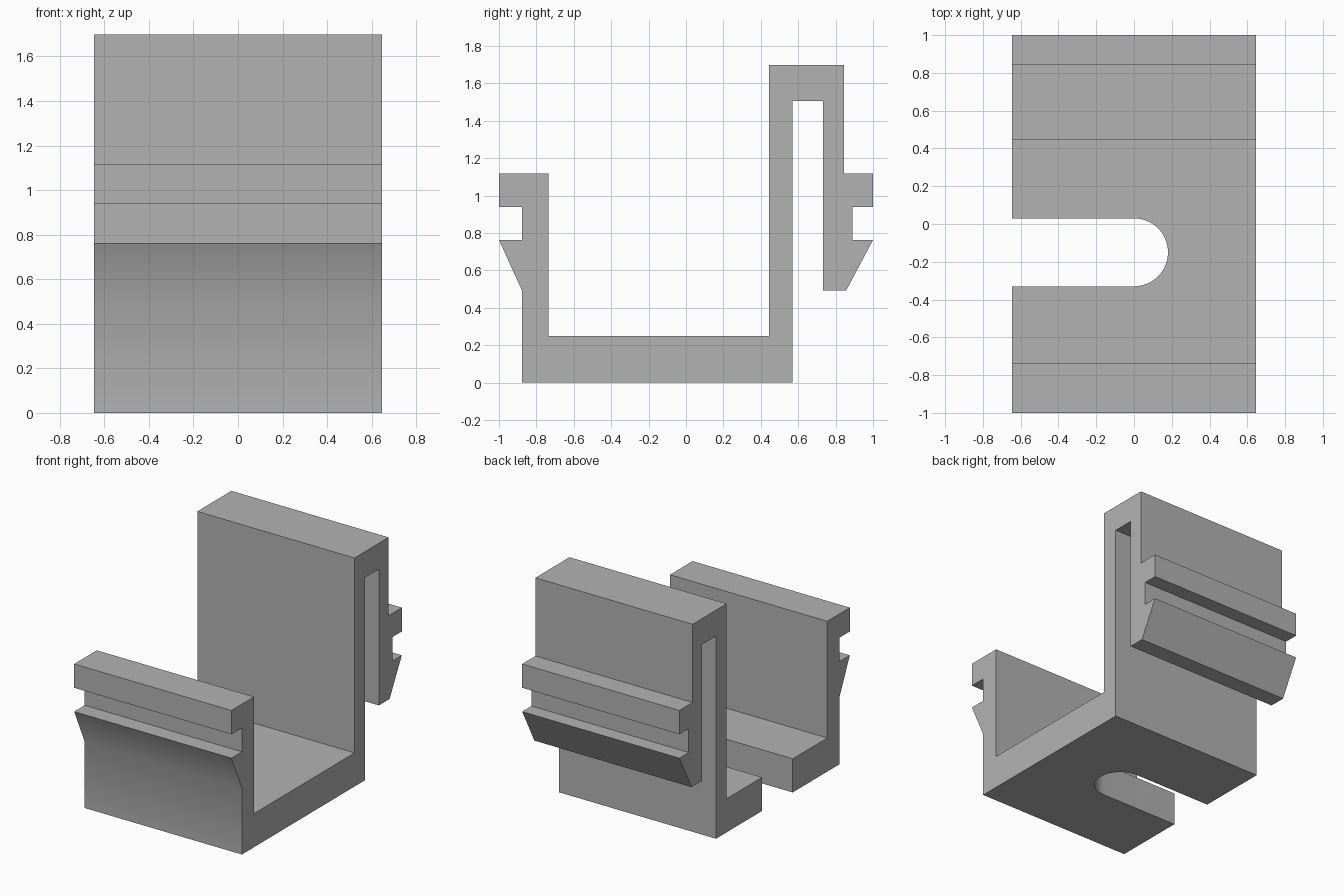
import bpy
import bmesh
import math

cube = bpy.data.objects.get("Cube")
if cube:
    bpy.data.objects.remove(cube, do_unlink=True)

HALF_WIDTH = 0.646


def make_material(name, color):
    mat = bpy.data.materials.new(name)
    mat.use_nodes = True
    mat.diffuse_color = color
    mat.node_tree.nodes["Principled BSDF"].inputs["Base Color"].default_value = color
    return mat


def extrude_outline(name, points, offset, mat):
    """Fill an outline of 3D points and extrude it by an offset."""
    bm = bmesh.new()
    face = bm.faces.new([bm.verts.new(p) for p in points])
    grown = bmesh.ops.extrude_face_region(bm, geom=[face], use_keep_orig=True)
    verts = [v for v in grown["geom"] if isinstance(v, bmesh.types.BMVert)]
    bmesh.ops.translate(bm, verts=verts, vec=offset)
    bmesh.ops.recalc_face_normals(bm, faces=bm.faces)
    mesh = bpy.data.meshes.new(name)
    bm.to_mesh(mesh)
    bm.free()
    mesh.materials.append(mat)
    obj = bpy.data.objects.new(name, mesh)
    bpy.context.collection.objects.link(obj)
    return obj


grey = make_material("grey plastic", (0.45, 0.45, 0.45, 1.0))

# Side profile (y, z): tray, front hooked wall, tall rear wall and sprung clip
profile = [
    (-0.877, 0), (0.57, 0), (0.57, 1.505), (0.732, 1.505), (0.732, 0.493),
    (0.857, 0.493), (1, 0.763), (0.891, 0.763), (0.891, 0.94), (1, 0.94),
    (1, 1.117), (0.845, 1.117), (0.845, 1.698), (0.445, 1.698), (0.445, 0.25),
    (-0.735, 0.25), (-0.735, 1.117), (-1, 1.117), (-1, 0.94), (-0.877, 0.94),
    (-0.877, 0.763), (-1, 0.763), (-0.877, 0.493),
]
bracket = extrude_outline("clip_bracket", [(-HALF_WIDTH, y, z) for y, z in profile],
                          (2 * HALF_WIDTH, 0, 0), grey)

# Round-ended slot through the floor, open on one side
RADIUS, SLOT_Y, STEPS = 0.18, -0.15, 32
arc = [math.pi * (i / STEPS - 0.5) for i in range(STEPS + 1)]
outline = [(RADIUS * math.cos(a), SLOT_Y + RADIUS * math.sin(a), -0.1) for a in arc]
outline += [(-1, SLOT_Y + RADIUS, -0.1), (-1, SLOT_Y - RADIUS, -0.1)]
cutter = extrude_outline("slot_cutter", outline, (0, 0, 0.5), grey)
cutter.hide_render = True

cut = bracket.modifiers.new("slot", "BOOLEAN")
cut.operation = "DIFFERENCE"
cut.solver = "EXACT"
cut.object = cutter

# Apply the cut, then smooth the gentle bends and keep the hard edges
bpy.ops.object.select_all(action="DESELECT")
bracket.select_set(True)
bpy.context.view_layer.objects.active = bracket
bpy.ops.object.modifier_apply(modifier=cut.name)
bpy.data.objects.remove(cutter, do_unlink=True)
bpy.ops.object.shade_smooth_by_angle(angle=math.radians(30))
